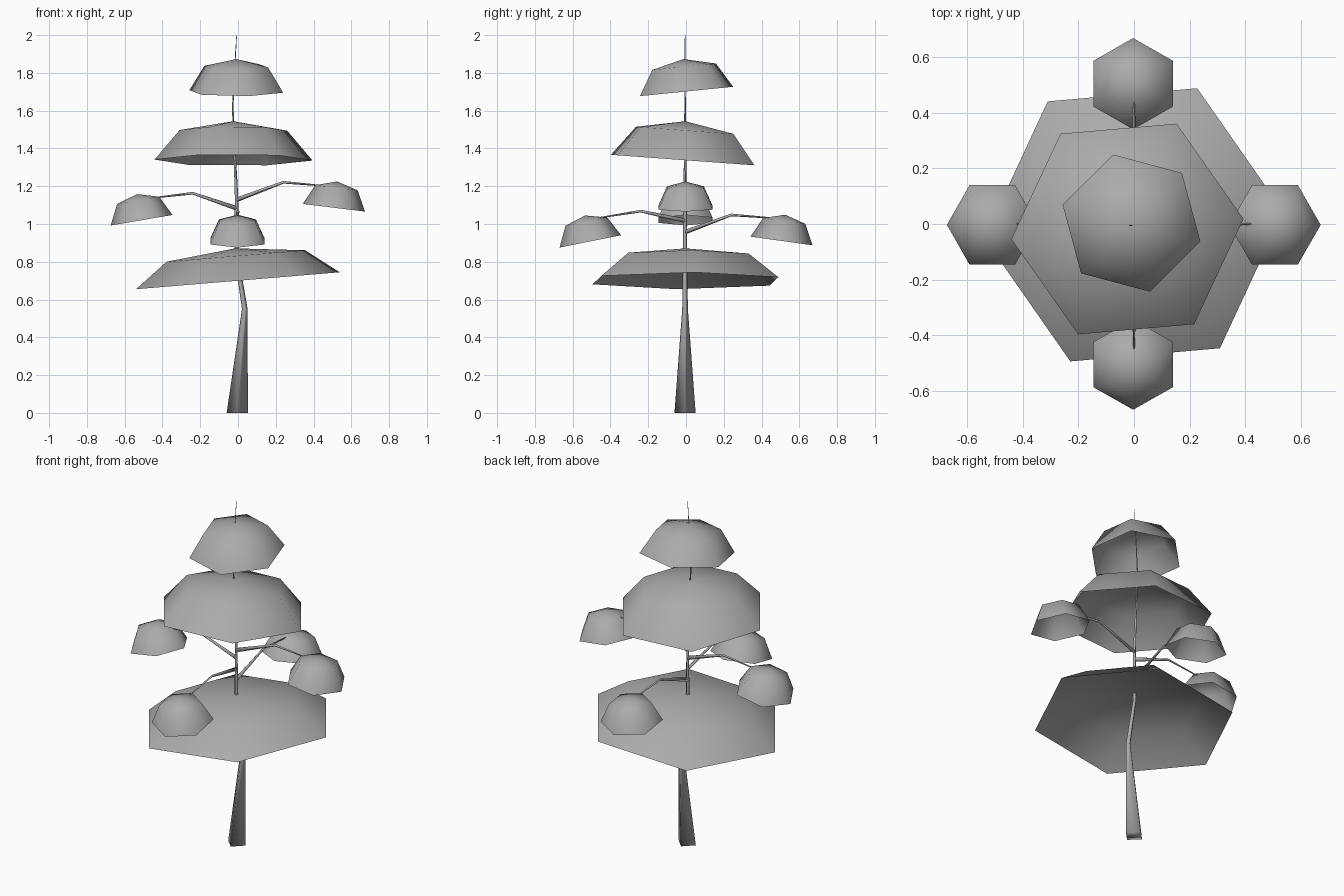
import bpy, bmesh, math
from mathutils import Vector, Matrix

if "Cube" in bpy.data.objects:
    bpy.data.objects.remove(bpy.data.objects["Cube"])

SIDES = 6

# Mid-grey used on every part
grey = bpy.data.materials.new("mid_grey")
grey.diffuse_color = (0.41, 0.41, 0.41, 1)
grey.use_nodes = True
grey.node_tree.nodes["Principled BSDF"].inputs["Base Color"].default_value = grey.diffuse_color


def finish(bm, name, smooth_deg):
    bmesh.ops.recalc_face_normals(bm, faces=bm.faces)
    me = bpy.data.meshes.new(name)
    bm.to_mesh(me)
    bm.free()
    me.materials.append(grey)
    ob = bpy.data.objects.new(name, me)
    bpy.context.collection.objects.link(ob)
    bpy.ops.object.select_all(action='DESELECT')
    bpy.context.view_layer.objects.active = ob
    ob.select_set(True)
    bpy.ops.object.shade_smooth_by_angle(angle=math.radians(smooth_deg))
    return ob


def bridge(bm, a, b):
    n = len(a)
    for i in range(n):
        j = (i + 1) % n
        bm.faces.new((a[i], a[j], b[j], b[i]))


# Open hexagonal foliage shell hanging from its apex, leaning by slope (dz/dx, dz/dy)
def canopy(name, apex, radius, height, slope, phase):
    normal = Vector((-slope[0], -slope[1], 1))
    lean = Vector((0, 0, 1)).rotation_difference(normal).to_matrix().to_4x4()
    bm = bmesh.new()
    rings = []
    for r, drop in ((0.68, 0.235), (1.0, 1.0)):
        ring = []
        for i in range(SIDES):
            a = math.radians(phase) + math.tau * i / SIDES
            ring.append(bm.verts.new((radius * r * math.cos(a),
                                      radius * r * math.sin(a), -height * drop)))
        rings.append(ring)
    tip = bm.verts.new((0, 0, 0))
    for i in range(SIDES):
        bm.faces.new((tip, rings[0][i], rings[0][(i + 1) % SIDES]))
    bridge(bm, rings[0], rings[1])
    bm.transform(Matrix.Translation(apex) @ lean)
    ob = finish(bm, name, 80)
    # keep the shell facing outward
    if ob.data.polygons[0].normal.z < 0:
        ob.data.flip_normals()


# Tapered four-sided limb through points (x, y, z, radius)
def limb(name, pts, flat_rings=False):
    bm = bmesh.new()
    rings = []
    ps = [Vector(p[:3]) for p in pts]
    for k, p in enumerate(ps):
        d = ps[min(k + 1, len(ps) - 1)] - ps[max(k - 1, 0)]
        rot = Matrix.Identity(3) if flat_rings else d.to_track_quat('Z', 'Y').to_matrix()
        ring = []
        for i in range(4):
            a = math.tau * i / 4
            off = Vector((math.cos(a), math.sin(a), 0)) * pts[k][3]
            ring.append(bm.verts.new(p + rot @ off))
        rings.append(ring)
    for a, b in zip(rings, rings[1:]):
        bridge(bm, a, b)
    bm.faces.new(rings[0])
    bm.faces.new(rings[-1])
    finish(bm, name, 180)


# Trunk
limb("trunk", [(-0.004, -0.005, 0, 0.056), (0.036, -0.005, 0.55, 0.015),
               (-0.007, -0.005, 0.82, 0.011), (-0.008, -0.005, 1.15, 0.009),
               (-0.017, -0.005, 1.36, 0.006), (-0.028, -0.005, 1.62, 0.004),
               (-0.015, -0.005, 1.87, 0.0025), (-0.007, -0.005, 2.0, 0.0015)], True)

# Main canopy tiers
canopy("lower_canopy", (-0.015, -0.003, 0.871), 0.543, 0.172, (0.083, 0), 5)
canopy("middle_canopy", (-0.024, -0.003, 1.544), 0.42, 0.206, (0, -0.073), 5)
canopy("top_canopy", (-0.009, -0.014, 1.873), 0.257, 0.172, (0, 0.1), 45)

# Side branches with leaf clumps:
# angle, trunk z, elbow z, tip z, clump distance, clump apex z, outward slope
for label, deg, z0, z1, z2, d, top, s in (
        ("right", 0, 1.128, 1.221, 1.20, 0.525, 1.225, -0.123),
        ("back", 90, 0.957, 1.048, 1.03, 0.525, 1.049, -0.14),
        ("left", 180, 1.083, 1.163, 1.135, 0.534, 1.158, -0.17),
        ("front", 270, 1.018, 1.068, 1.03, 0.534, 1.045, -0.2)):
    c, n = math.cos(math.radians(deg)), math.sin(math.radians(deg))
    limb(label + "_branch", [(-0.007, -0.005, z0, 0.012), (0.24 * c, 0.24 * n, z1, 0.007),
                             (0.48 * c, 0.48 * n, z2, 0.003)])
    canopy(label + "_clump", (d * c - 0.003 * abs(n), d * n - 0.003 * abs(c), top),
           0.166, 0.140, (s * c, s * n), deg)
